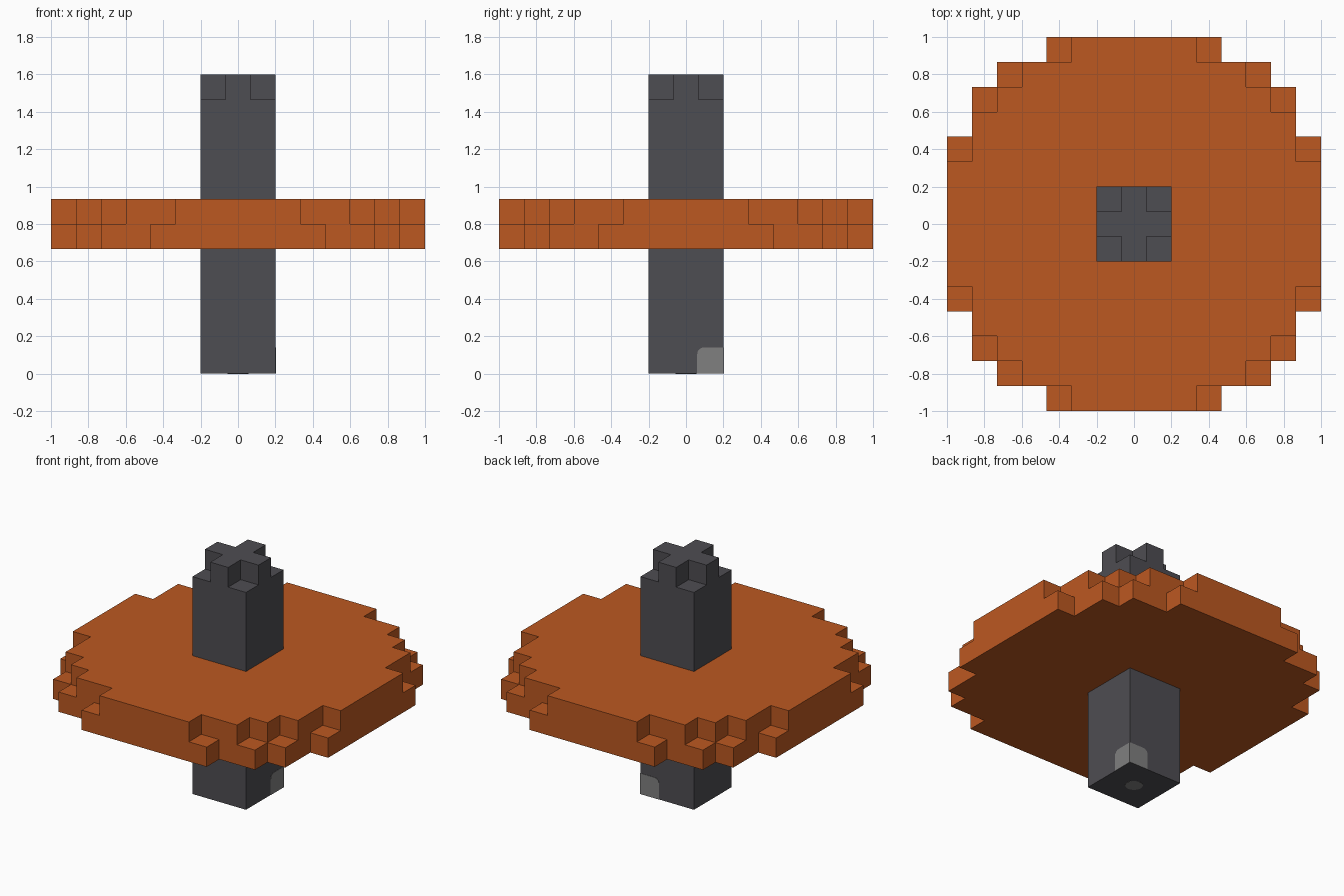
import bpy, bmesh, math
from mathutils import Vector

old = bpy.data.objects.get("Cube")
if old:
    bpy.data.objects.remove(old, do_unlink=True)

U = 2 / 15  # block size
X, Y, Z = Vector((1, 0, 0)), Vector((0, 1, 0)), Vector((0, 0, 1))


def material(name, rgb):
    m = bpy.data.materials.new(name)
    m.use_nodes = True
    m.diffuse_color = (*rgb, 1)
    m.node_tree.nodes["Principled BSDF"].inputs["Base Color"].default_value = (*rgb, 1)
    return m


def prism(bm, outline, origin, u, v, depth, base=True):
    """Extrude a counter-clockwise outline in the u, v plane along u x v."""
    low = [bm.verts.new(origin + u * a + v * b) for a, b in outline]
    top = [bm.verts.new(p.co + u.cross(v) * depth) for p in low]
    n = len(low)
    for i in range(n):
        j = (i + 1) % n
        bm.faces.new((low[i], low[j], top[j], top[i]))
    bm.faces.new(top)
    if base:
        bm.faces.new(low[::-1])


def finish(name, bm, mat):
    mesh = bpy.data.meshes.new(name)
    bm.to_mesh(mesh)
    bm.free()
    mesh.materials.append(mat)
    obj = bpy.data.objects.new(name, mesh)
    bpy.context.collection.objects.link(obj)
    return obj


def four_way(corner):
    """Repeat one stepped corner around the centre, in quarter turns."""
    pts, out = [(x * U, y * U) for x, y in corner], []
    for _ in range(4):
        out += pts
        pts = [(-y, x) for x, y in pts]
    return out


def stack(name, layers, mat):
    bm = bmesh.new()
    for i, (z0, z1, corner) in enumerate(layers):
        prism(bm, four_way(corner), Z * z0 * U, X, Y, (z1 - z0) * U, base=i == 0)
    return finish(name, bm, mat)


orange = material("burnt orange", (0.503, 0.098, 0.0152))
charcoal = material("charcoal grey", (0.076, 0.074, 0.084))
grey = material("mid grey", (0.216, 0.216, 0.216))

# Stepped round disc, the upper layer slightly smaller
stack("disc", [
    (5, 6, [(7.5, 3.5), (6.5, 3.5), (6.5, 5.5), (5.5, 5.5), (5.5, 6.5), (3.5, 6.5), (3.5, 7.5)]),
    (6, 7, [(7.5, 2.5), (6.5, 2.5), (6.5, 4.5), (5.5, 4.5), (5.5, 5.5), (4.5, 5.5),
            (4.5, 6.5), (2.5, 6.5), (2.5, 7.5)]),
], orange)

# Square shaft with a cross-shaped tip
stack("shaft", [
    (0, 11, [(1.5, 1.5)]),
    (11, 12, [(1.5, 0.5), (0.5, 0.5), (0.5, 1.5)]),
], charcoal)

# Pale patch wrapping the foot of one shaft edge, with a rounded inner corner
half, size, r = 1.5 * U, 0.14, 0.035
arc = [(size - r + r * math.cos(t * math.pi / 8), size - r + r * math.sin(t * math.pi / 8))
       for t in range(5)]
patch = [(a - half, b) for a, b in [(0, 0), (size, 0)] + arc + [(0, size)]]
bm = bmesh.new()
prism(bm, patch, Y * half, -X, Z, 0.002)
prism(bm, [(-a, b) for a, b in reversed(patch)], X * half, Y, Z, 0.002)
finish("foot_patch", bm, grey)

# Pale spot under the shaft
bm = bmesh.new()
spot = [(0.055 * math.cos(t * math.pi / 8), 0.055 * math.sin(t * math.pi / 8)) for t in range(16)]
prism(bm, spot, Vector(), Y, X, 0.001)
finish("base_spot", bm, grey)
